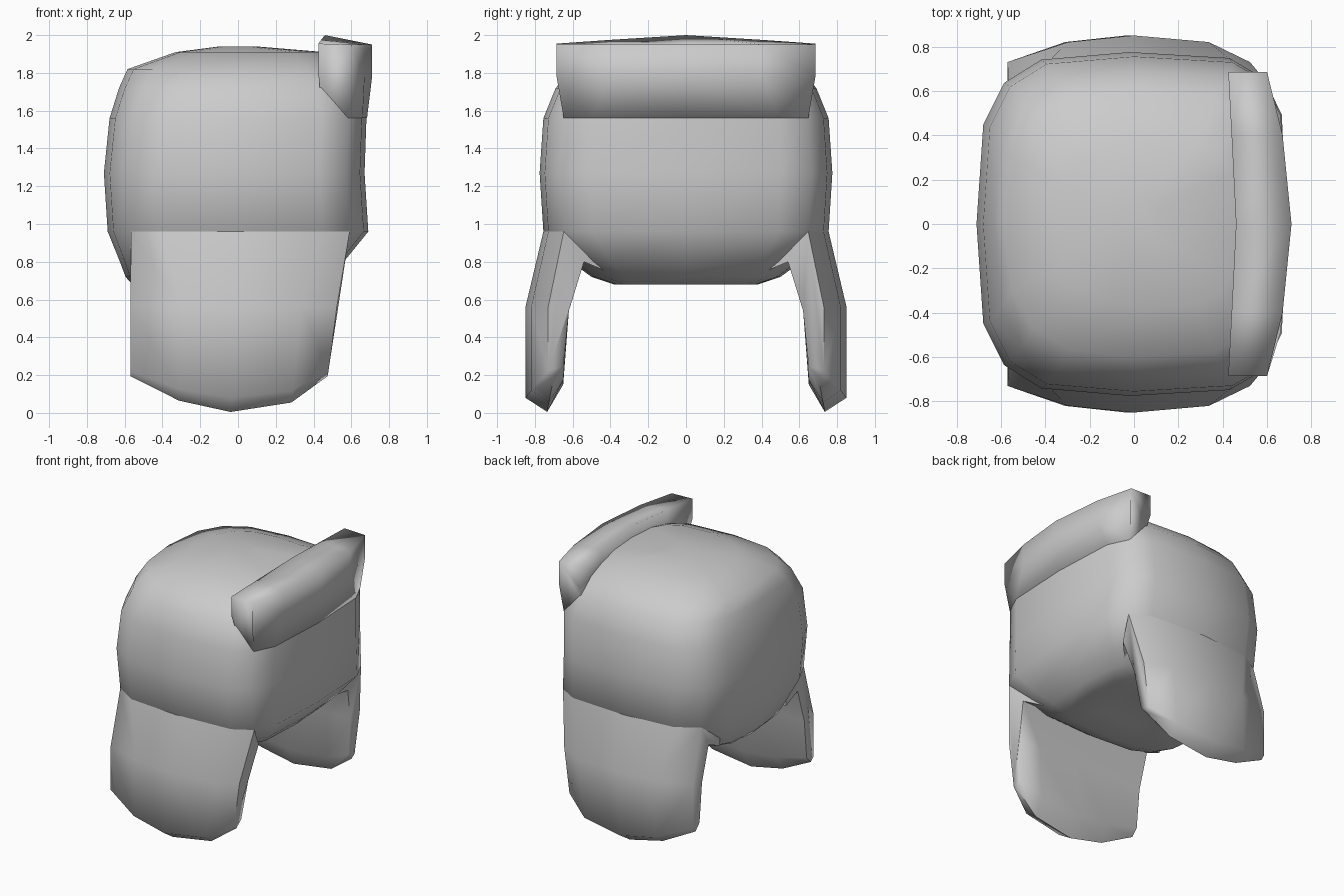
import bpy, bmesh, math

if "Cube" in bpy.data.objects:
    bpy.data.objects.remove(bpy.data.objects["Cube"])


def loft(name, rings, angle=45):
    """Skin a list of equal-length closed rings and cap both ends."""
    bm = bmesh.new()
    vs = [[bm.verts.new(p) for p in r] for r in rings]
    n = len(vs[0])
    for a, b in zip(vs, vs[1:]):
        for i in range(n):
            j = (i + 1) % n
            bm.faces.new((a[i], a[j], b[j], b[i]))
    bm.faces.new(vs[0][::-1])
    bm.faces.new(vs[-1])
    bmesh.ops.recalc_face_normals(bm, faces=bm.faces)
    me = bpy.data.meshes.new(name)
    bm.to_mesh(me)
    bm.free()
    ob = bpy.data.objects.new(name, me)
    bpy.context.collection.objects.link(ob)
    bpy.ops.object.select_all(action='DESELECT')
    ob.select_set(True)
    bpy.context.view_layer.objects.active = ob
    bpy.ops.object.shade_smooth_by_angle(angle=math.radians(angle))
    return ob


def section(z, x0, x1, ry, n=3.5, sides=16):
    """Rounded-rectangle ring, squarer towards +x (the brow side)."""
    pts = []
    for i in range(sides):
        a = 2 * math.pi * i / sides
        c, s = math.cos(a), math.sin(a)
        e = 2 / (n + 1 if c > 1e-6 else n)
        c = math.copysign(abs(c) ** e, c)
        s = math.copysign(abs(s) ** e, s)
        pts.append(((x0 + x1) / 2 + c * (x1 - x0) / 2, s * ry, z))
    return pts


# hat crown: underside, walls and domed top
crown = [(.71, -.25, .15, .18), (.68, -.56, .40, .38), (.72, -.595, .48, .50),
         (.80, -.625, .56, .61), (.96, -.69, .69, .755), (1.27, -.71, .67, .775),
         (1.56, -.68, .68, .755), (1.72, -.63, .66, .69, 3.2), (1.82, -.585, .60, .60, 2.8),
         (1.91, -.33, .46, .38, 2.4), (1.94, -.10, .10, .12, 2)]
rings = [section(*r) for r in crown]
loft("hat_crown", rings, 60)
hem, band = rings[4], rings[6]

# turned-up brow flap on the +x side, growing out of the crown's upper band
brow = []
for i, y, xb, xf, zt in [(-2, -.685, .425, .60, 1.955), (-1, -.40, .44, .67, 1.975),
                         (0, 0, .46, .71, 2.0), (1, .40, .44, .67, 1.975),
                         (2, .685, .425, .60, 1.955)]:
    bx, by, bz = band[i]
    brow.append([(xb, y, zt), (xf, y, 1.95), (xf, y, 1.78), (bx + .003, by, bz),
                 (.44, by * .9, 1.60), (xb + .01, y * .95, 1.70), (xb, y, 1.80)])
loft("brow_flap", brow, 100)

# ear flaps: each column starts on the crown's hem ring, bows outward, rounds off below
for name, side in (("ear_flap_front", -1), ("ear_flap_back", 1)):
    columns = []
    # i: hem vertex, u: position across, d: outer inset, h: bottom lift
    for i, u, d, h in [(6, 0, .12, .19), (5, .25, .03, .06), (4, .52, 0, 0),
                       (3, .83, .03, .05), (2, 1, .12, .19)]:
        hx, hy, hz = hem[i]
        col = [(hx, side * hy, hz)]
        outline = [(.85 - d, .56), (.85 - d, .08 + h * .75), (.735 - d * .3, .005 + h),
                   (.65, .15 + h * .5), (.62, .54), (.54, .80), (.40, .74), (.40, .90)]
        for k, (y, z) in enumerate(outline):
            x1 = .45 + .13 * z if k < 6 else .42
            col.append((-.57 + u * (x1 + .57), side * y, z))
        columns.append(col)
    loft(name, columns, 75)
